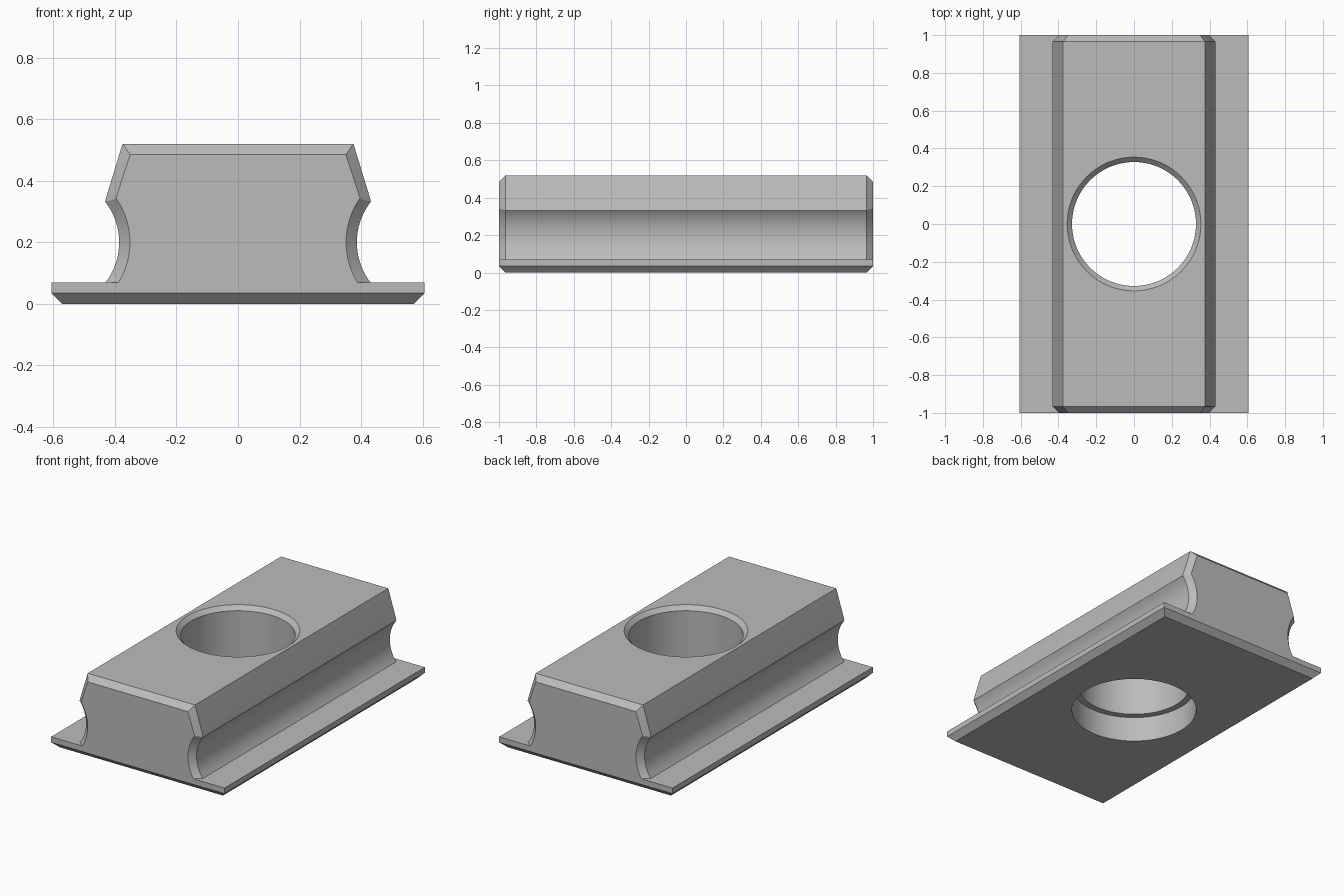
import bpy
import bmesh
import math

cube = bpy.data.objects.get("Cube")
if cube:
    bpy.data.objects.remove(cube, do_unlink=True)

HEIGHT, PLATE_TOP, BEVEL = 0.52, 0.07, 0.035
GROOVE_X, GROOVE_Z, GROOVE_R = 0.6, 0.2, 0.214

grey = bpy.data.materials.new("plain_grey")
grey.use_nodes = True
colour = (0.5, 0.5, 0.5, 1)
grey.diffuse_color = colour
grey.node_tree.nodes["Principled BSDF"].inputs["Base Color"].default_value = colour


def loft(name, rings):
    """Skin a row of equal closed rings and cap both ends."""
    bm = bmesh.new()
    loops = [[bm.verts.new(p) for p in ring] for ring in rings]
    n = len(loops[0])
    for a, b in zip(loops, loops[1:]):
        for i in range(n):
            j = (i + 1) % n
            bm.faces.new((a[i], a[j], b[j], b[i]))
    bm.faces.new(loops[0])
    bm.faces.new(loops[-1])
    bmesh.ops.recalc_face_normals(bm, faces=bm.faces)
    mesh = bpy.data.meshes.new(name)
    bm.to_mesh(mesh)
    bm.free()
    mesh.materials.append(grey)
    obj = bpy.data.objects.new(name, mesh)
    bpy.context.collection.objects.link(obj)
    return obj


def grooved_section(y, top, shoulder, arc_top, radius, steps=18):
    """Mirrored cross-section: sloped shoulder above a concave groove."""
    half = [top, shoulder]
    start = math.asin((arc_top - GROOVE_Z) / radius)
    end = math.asin((PLATE_TOP - GROOVE_Z) / radius)
    for i in range(steps + 1):
        a = start + (end - start) * i / steps
        half.append((GROOVE_X - radius * math.cos(a), GROOVE_Z + radius * math.sin(a)))
    full = half + [(-x, z) for x, z in reversed(half)]
    return [(x, y, z) for x, z in full]


def rectangle(x, y, z):
    return [(-x, -y, z), (x, -y, z), (x, y, z), (-x, y, z)]


def circle(radius, z, sides=96):
    step = 2 * math.pi / sides
    return [(radius * math.cos(i * step), radius * math.sin(i * step), z)
            for i in range(sides)]


def apply_boolean(target, tool, operation):
    mod = target.modifiers.new(operation.lower(), "BOOLEAN")
    mod.operation = operation
    mod.solver = "EXACT"
    mod.object = tool
    bpy.context.view_layer.objects.active = target
    bpy.ops.object.modifier_apply(modifier=mod.name)
    bpy.data.objects.remove(tool, do_unlink=True)


# Grooved block with bevelled ends
def outer(y):
    return grooved_section(y, (0.375, HEIGHT), (0.428, 0.347), 0.332, GROOVE_R)


def inner(y):
    return grooved_section(y, (0.35, HEIGHT - BEVEL), (0.396, 0.346), 0.342,
                           GROOVE_R + BEVEL)


block = loft("grooved_block", [inner(-1), outer(BEVEL - 1), outer(1 - BEVEL), inner(1)])

# Base plate with a bevelled underside
plate = loft("base_plate", [rectangle(0.606 - BEVEL, 1 - BEVEL, 0),
                            rectangle(0.606, 1, BEVEL),
                            rectangle(0.606, 1, PLATE_TOP)])
apply_boolean(block, plate, "UNION")

# Stepped bore: wide recess below, bevelled rim on top
bore = loft("bore_cutter", [circle(0.368, -0.1), circle(0.368, 0.16),
                            circle(0.328, 0.16), circle(0.328, HEIGHT - 0.026),
                            circle(0.354, HEIGHT), circle(0.404, HEIGHT + 0.05)])
bore.hide_render = True
apply_boolean(block, bore, "DIFFERENCE")

bpy.ops.object.select_all(action="DESELECT")
block.select_set(True)
bpy.context.view_layer.objects.active = block
bpy.ops.object.shade_smooth_by_angle(angle=math.radians(15))
